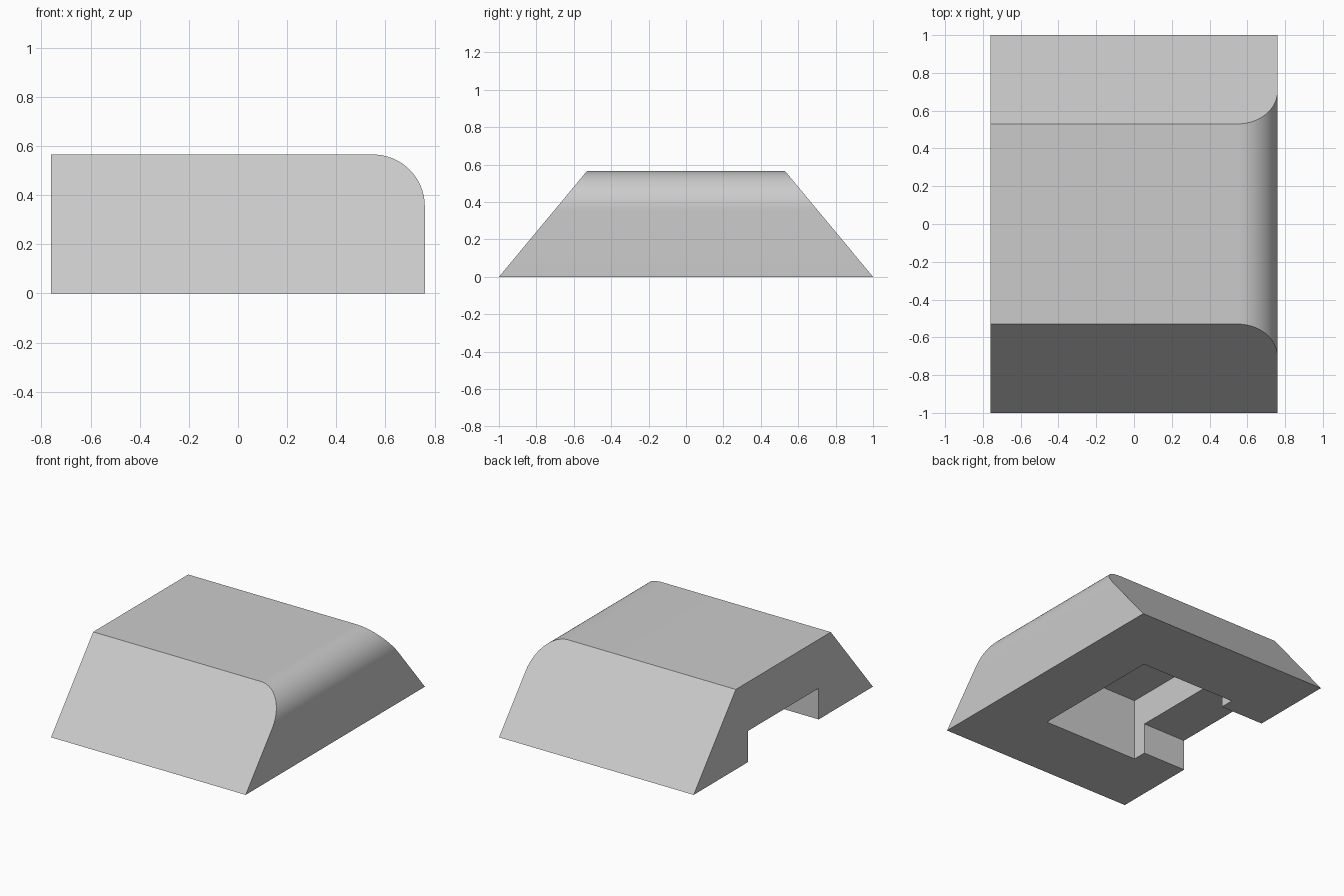
import bpy
import bmesh
import math

default = bpy.data.objects.get("Cube")
if default:
    bpy.data.objects.remove(default, do_unlink=True)

HALF_WIDTH, HALF_DEPTH, HEIGHT = 0.76, 1.0, 0.565
TOP_HALF_DEPTH = 0.53
RADIUS = 0.21
ARC_STEPS = 24

grey = bpy.data.materials.new("plain grey")
grey.use_nodes = True
colour = (0.6, 0.6, 0.6, 1)
grey.diffuse_color = colour
grey.node_tree.nodes["Principled BSDF"].inputs["Base Color"].default_value = colour


def add_object(name, bm):
    bmesh.ops.recalc_face_normals(bm, faces=bm.faces)
    mesh = bpy.data.meshes.new(name)
    bm.to_mesh(mesh)
    bm.free()
    mesh.materials.append(grey)
    obj = bpy.data.objects.new(name, mesh)
    bpy.context.collection.objects.link(obj)
    return obj


def add_box(name, low, high):
    bm = bmesh.new()
    bmesh.ops.create_cube(bm, size=1)
    for v in bm.verts:
        v.co = [a + (b - a) * (c + 0.5) for a, b, c in zip(low, high, v.co)]
    return add_object(name, bm)


# Body: side profile with one rounded top edge, ends sloping inward
profile = [(-HALF_WIDTH, 0), (HALF_WIDTH, 0)]
for i in range(ARC_STEPS + 1):
    a = math.pi / 2 * i / ARC_STEPS
    profile.append((HALF_WIDTH - RADIUS + RADIUS * math.cos(a),
                    HEIGHT - RADIUS + RADIUS * math.sin(a)))
profile.append((-HALF_WIDTH, HEIGHT))

bm = bmesh.new()
rings = []
for side in (-1, 1):
    ring = []
    for x, z in profile:
        y = HALF_DEPTH - (HALF_DEPTH - TOP_HALF_DEPTH) * z / HEIGHT
        ring.append(bm.verts.new((x, side * y, z)))
    bm.faces.new(ring)
    rings.append(ring)
front, back = rings
for i in range(len(profile)):
    j = (i + 1) % len(profile)
    bm.faces.new((front[i], front[j], back[j], back[i]))
body = add_object("wedge_body", bm)

# Underside pocket and the shallower slot opening through one side
cutters = [
    add_box("pocket_cutter", (-0.42, -0.495, -0.2), (0.33, 0.495, 0.44)),
    add_box("slot_cutter", (-1.0, -0.395, -0.3), (-0.3, 0.395, 0.22)),
]

bpy.ops.object.select_all(action="DESELECT")
body.select_set(True)
bpy.context.view_layer.objects.active = body
for cutter in cutters:
    cutter.hide_render = True
    mod = body.modifiers.new(cutter.name, "BOOLEAN")
    mod.operation = "DIFFERENCE"
    mod.solver = "EXACT"
    mod.object = cutter
    bpy.ops.object.modifier_apply(modifier=mod.name)
    bpy.data.objects.remove(cutter, do_unlink=True)

bpy.ops.object.shade_smooth_by_angle(angle=math.radians(30))
